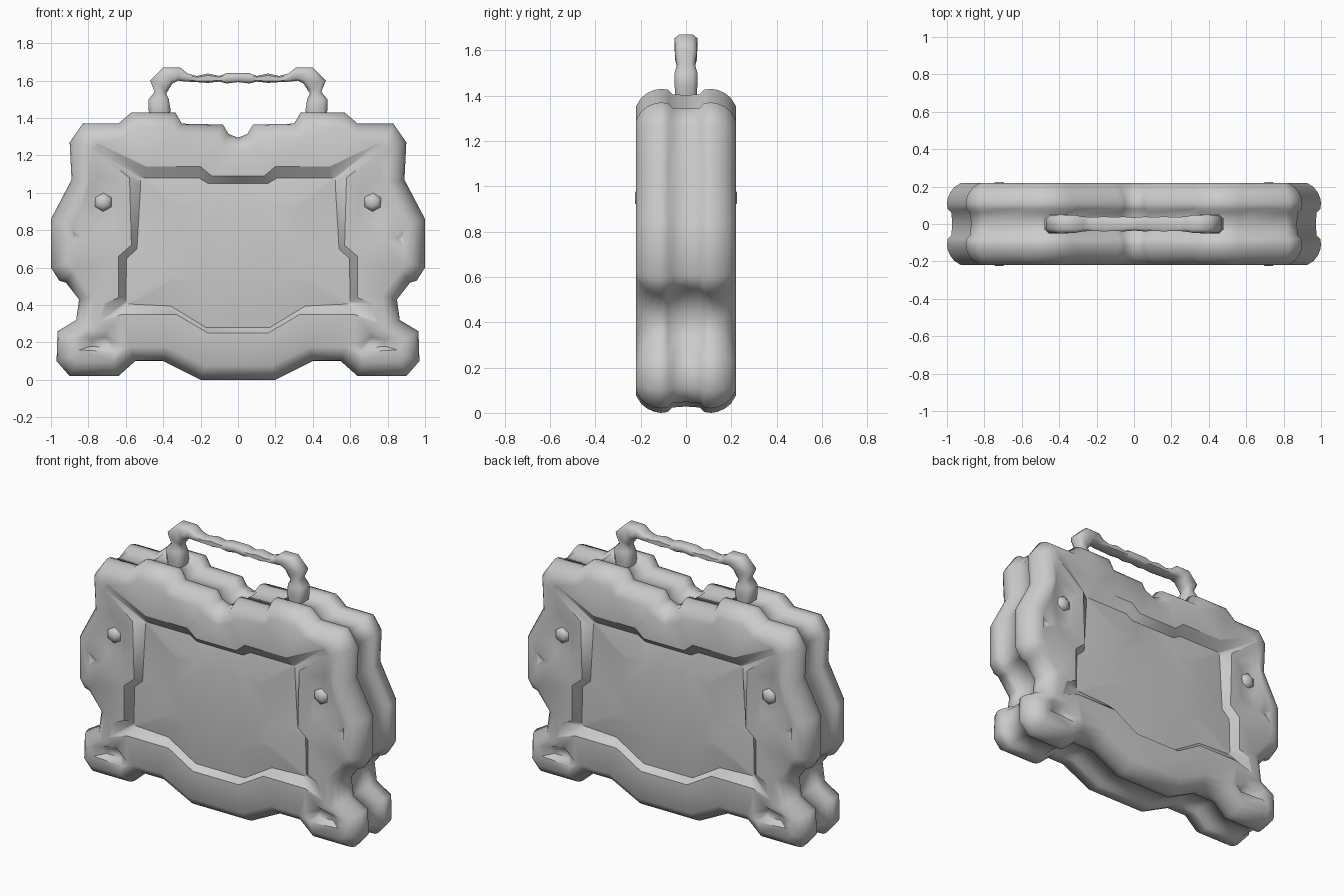
import bpy, bmesh, math
from mathutils import Vector

if "Cube" in bpy.data.objects:
    bpy.data.objects.remove(bpy.data.objects["Cube"])


def mirrored(half):
    """Close a right-hand half profile (x >= 0) into a full symmetric loop."""
    return half + [(-x, z) for x, z in reversed(half) if x > 1e-6]


def inset(pts, d):
    """Mitred inward offset of a clockwise loop."""
    out, n = [], len(pts)
    for i in range(n):
        p, a, b = (Vector(pts[j % n]) for j in (i, i - 1, i + 1))
        e1, e2 = (p - a).normalized(), (b - p).normalized()
        n1, n2 = Vector((e1.y, -e1.x)), Vector((e2.y, -e2.x))
        q = p + (n1 + n2) * d / max(1 + n1.dot(n2), 0.4)
        out.append((q.x, q.y))
    return out


def shrink(pts, f):
    cx, cz = (sum(c) / len(pts) for c in zip(*pts))
    return [(cx + (x - cx) * f, cz + (z - cz) * f) for x, z in pts]


def ring(bm, pts, y):
    return [bm.verts.new((x, y, z)) for x, z in pts]


def bridge(bm, a, b):
    n = len(a)
    for i in range(n):
        bm.faces.new((a[i], a[(i + 1) % n], b[(i + 1) % n], b[i]))


def ring_edges(bm, r):
    return [bm.edges.get((r[i - 1], r[i])) for i in range(len(r))]


def finish(bm, name, angle):
    bmesh.ops.recalc_face_normals(bm, faces=bm.faces)
    me = bpy.data.meshes.new(name)
    bm.to_mesh(me)
    bm.free()
    ob = bpy.data.objects.new(name, me)
    bpy.context.collection.objects.link(ob)
    bpy.ops.object.select_all(action='DESELECT')
    ob.select_set(True)
    bpy.context.view_layer.objects.active = ob
    bpy.ops.object.shade_smooth_by_angle(angle=math.radians(angle), keep_sharp_edges=True)
    return ob


# Case silhouette, right half, clockwise from the top notch
outline = mirrored([(0, 1.295), (.05, 1.315), (.08, 1.365), (.30, 1.37), (.335, 1.43),
                    (.57, 1.43), (.64, 1.37), (.83, 1.37), (.90, 1.27), (.89, 1.07),
                    (1, .86), (1, .60), (.955, .53), (.92, .52), (.85, .43),
                    (.865, .32), (.965, .26), (.97, .10), (.90, .02), (.64, .02),
                    (.55, .10), (.40, .10), (.20, 0), (0, 0)])

# Recessed panel: rim with corner spikes, and the matching floor loop
frame = mirrored([(0, 1.09), (.14, 1.09), (.20, 1.14), (.49, 1.14), (.75, 1.265),
                  (.78, 1.24), (.58, 1.08), (.57, .72), (.64, .66), (.64, .44),
                  (.71, .41), (.74, .31), (.62, .35), (.33, .35), (.16, .25), (0, .25)])
floor = mirrored([(0, 1.05), (.16, 1.05), (.21, 1.08), (.50, 1.08), (.515, 1.08),
                  (.52, 1.075), (.52, 1.05), (.54, .70), (.595, .65), (.60, .44),
                  (.60, .42), (.595, .405), (.57, .405), (.36, .395), (.17, .28), (0, .28)])

# Smaller pockets on each side: outline, floor scale, depth
pockets = [
    ([(.62, .19), (.70, .26), (.83, .23), (.85, .16), (.65, .15)], .5, .04),
    ([(.83, .76), (.89, .81), (.89, .71)], .4, .02),
    ([(.61, 1.05), (.77, 1.20), (.79, 1.08), (.84, .92), (.78, .76), (.62, .74)], .55, .018),
]

# Case: one shell half from the centre groove to the face, then mirrored in y
FACE = -.22
bm = bmesh.new()
rings = [ring(bm, inset(outline, d), y) for y, d in
         [(0, .028), (-.06, .024), (-.08, .004), (-.11, 0), (-.14, .005),
          (-.17, .018), (-.198, .04), (FACE, .076)]]
for a, b in zip(rings, rings[1:]):
    bridge(bm, a, b)
fill = ring_edges(bm, rings[-1])


def pocket(rim, base, depth, bulge=None):
    """Sloped recess in the face; bulge gives the floor a raised centre."""
    a, b = ring(bm, rim, FACE), ring(bm, base, FACE + depth)
    bridge(bm, a, b)
    if bulge:
        for e in ring_edges(bm, a) + ring_edges(bm, b):
            e.smooth = False
        c = ring(bm, shrink(base, .6), FACE + bulge)
        bridge(bm, b, c)
        b = c
    bmesh.ops.triangle_fill(bm, edges=ring_edges(bm, b), use_beauty=True)
    return ring_edges(bm, a)


fill += pocket(frame, floor, .042, .022)
for pts, scale, depth in pockets:
    for s in (1, -1):
        rim = [(s * x, z) for x, z in pts]
        fill += pocket(rim, shrink(rim, scale), depth)
bmesh.ops.triangle_fill(bm, edges=fill, use_beauty=True, normal=(0, -1, 0))
copy = bmesh.ops.duplicate(bm, geom=bm.verts[:] + bm.edges[:] + bm.faces[:])["geom"]
bmesh.ops.scale(bm, vec=(1, -1, 1), verts=[g for g in copy if isinstance(g, bmesh.types.BMVert)])
bmesh.ops.remove_doubles(bm, verts=bm.verts, dist=1e-5)
finish(bm, "case", 60)

# Handle: lofted octagonal sections (outer x, z, inner x, z, half depth)
half = [(0, 1.642, 0, 1.592, .035), (.06, 1.64, .06, 1.585, .04), (.10, 1.625, .10, 1.595, .036),
        (.16, 1.638, .16, 1.588, .04), (.22, 1.625, .22, 1.592, .036),
        (.27, 1.638, .28, 1.595, .04), (.31, 1.67, .32, 1.60, .047),
        (.40, 1.67, .35, 1.585, .05), (.47, 1.60, .375, 1.545, .048),
        (.445, 1.54, .385, 1.53, .04), (.478, 1.50, .37, 1.50, .05),
        (.478, 1.44, .36, 1.44, .05), (.46, 1.37, .38, 1.37, .045)]
stations = [(-a, b, -c, d, h) for a, b, c, d, h in reversed(half[1:])] + half
section = [(1, .6), (.6, 1), (-.6, 1), (-1, .6), (-1, -.6), (-.6, -1), (.6, -1), (1, -.6)]
bm = bmesh.new()
rings = []
for ox, oz, ix, iz, h in stations:
    cx, cz, dx, dz = (ox + ix) / 2, (oz + iz) / 2, (ox - ix) / 2, (oz - iz) / 2
    rings.append([bm.verts.new((cx + u * dx, v * h, cz + u * dz)) for u, v in section])
for a, b in zip(rings, rings[1:]):
    bridge(bm, a, b)
bm.faces.new(rings[0])
bm.faces.new(rings[-1])
finish(bm, "handle", 60)

# Bolts: low hexagonal domes on both faces
for x in (-.72, .72):
    for s in (-1, 1):
        bm = bmesh.new()
        hexes = [ring(bm, [(x + r * math.cos(k * math.pi / 3 + .5),
                            .95 + r * math.sin(k * math.pi / 3 + .5)) for k in range(6)], s * y)
                 for r, y in [(.05, .19), (.05, .205), (.025, .224)]]
        for a, b in zip(hexes, hexes[1:]):
            bridge(bm, a, b)
        bm.faces.new(hexes[0])
        bm.faces.new(hexes[-1])
        finish(bm, "bolt", 50)
